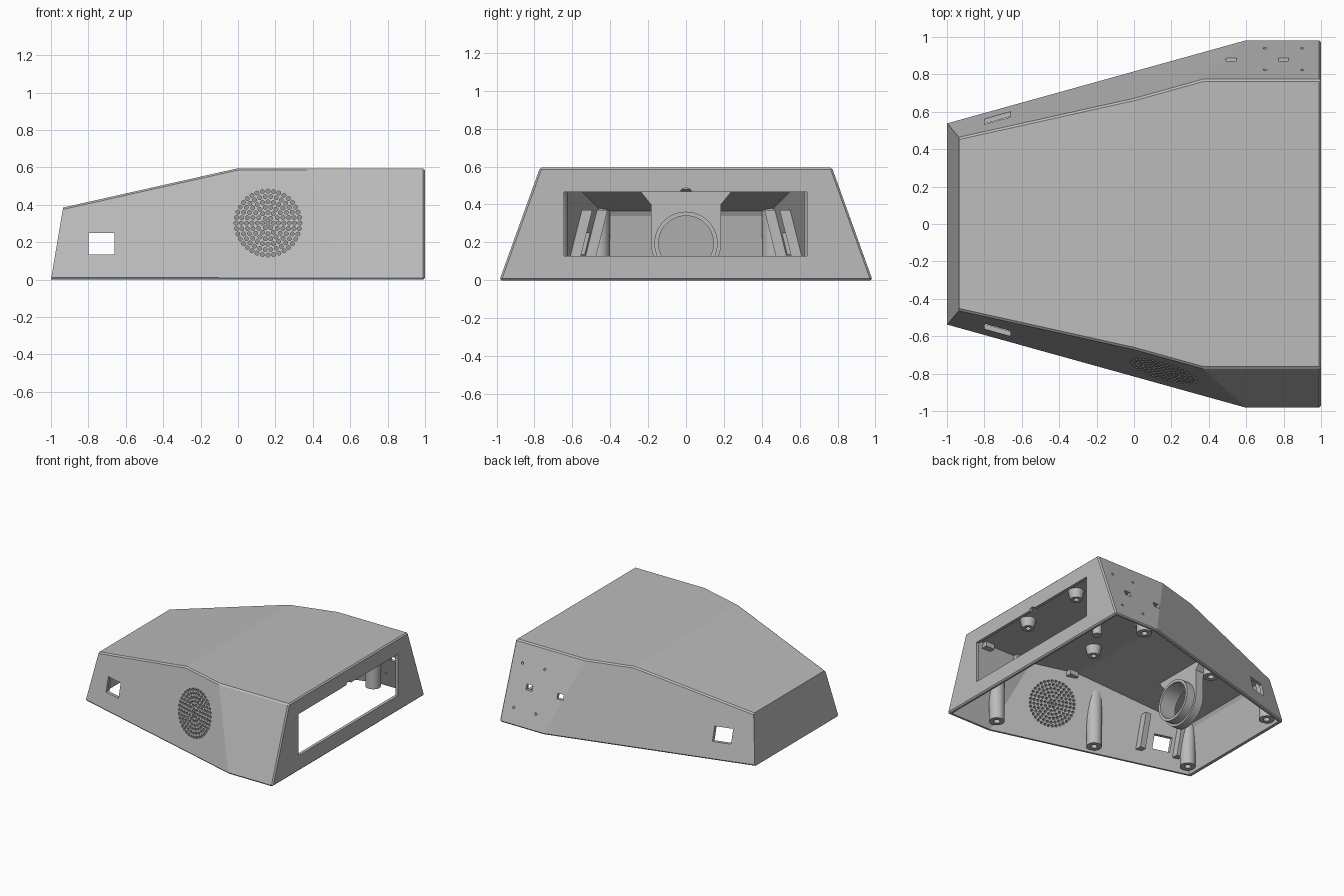
import bpy, bmesh, math
from mathutils import Vector, Matrix

if "Cube" in bpy.data.objects:
    bpy.data.objects.remove(bpy.data.objects["Cube"])

grey = bpy.data.materials.new("plain_grey")
grey.use_nodes = True
COLOUR = (0.5, 0.5, 0.5, 1)
grey.diffuse_color = COLOUR
grey.node_tree.nodes["Principled BSDF"].inputs["Base Color"].default_value = COLOUR


def make(name, bm):
    bmesh.ops.recalc_face_normals(bm, faces=bm.faces)
    mesh = bpy.data.meshes.new(name)
    bm.to_mesh(mesh)
    bm.free()
    mesh.materials.append(grey)
    ob = bpy.data.objects.new(name, mesh)
    bpy.context.collection.objects.link(ob)
    return ob


def boolean(ob, other, op="DIFFERENCE", keep=False):
    mod = ob.modifiers.new("cut", "BOOLEAN")
    mod.operation, mod.object, mod.solver = op, other, "EXACT"
    deps = bpy.context.evaluated_depsgraph_get()
    mesh = bpy.data.meshes.new_from_object(ob.evaluated_get(deps))
    ob.modifiers.clear()
    ob.data = mesh
    if not keep:
        bpy.data.objects.remove(other)


def add_box(bm, x, y, z):
    """Box from three (low, high) ranges."""
    mid = Vector([(a + b) / 2 for a, b in (x, y, z)])
    size = [b - a for a, b in (x, y, z)]
    bmesh.ops.create_cube(bm, size=1, matrix=Matrix.Translation(mid) @ Matrix.Diagonal((*size, 1)))


def add_rod(bm, start, end, r1, r2=None, sides=24):
    a, b = Vector(start), Vector(end)
    turn = (b - a).to_track_quat("Z", "Y").to_matrix().to_4x4()
    bmesh.ops.create_cone(bm, cap_ends=True, segments=sides, radius1=r1,
                          radius2=r1 if r2 is None else r2, depth=(b - a).length,
                          matrix=Matrix.Translation((a + b) / 2) @ turn)


def add_profile(bm, points, x0, x1):
    """Extrude a (y, z) outline along x."""
    face = bm.faces.new([bm.verts.new((x0, y, z)) for y, z in points])
    ext = bmesh.ops.extrude_face_region(bm, geom=[face])["geom"]
    bmesh.ops.translate(bm, vec=(x1 - x0, 0, 0),
                        verts=[v for v in ext if isinstance(v, bmesh.types.BMVert)])


def body_volume(name, inset, floor, bevel=0):
    """Tapered body sliced out of a block by its outer planes."""
    planes = [((1, 0, 0), (1, 0, 0)), ((-1, 0, 0), (-1, 0, 0.169)),
              ((0, 0, 0.595), (0, 0, 1)), ((0, 0, 0.595), (-0.2246, 0, 1))]
    for s in (1, -1):
        planes += [((-1, s * 0.54, 0), (-0.278, s, 0.25)), ((0.6, s * 0.985, 0), (0, s, 0.36))]
    bm = bmesh.new()
    add_box(bm, (-2, 2), (-2, 2), (floor, 2))
    for co, no in planes:
        no = Vector(no).normalized()
        cut = bmesh.ops.bisect_plane(bm, geom=bm.verts[:] + bm.edges[:] + bm.faces[:], dist=1e-6,
                                     plane_co=Vector(co) - no * inset, plane_no=no, clear_outer=True)
        rim = [e for e in cut["geom_cut"] if isinstance(e, bmesh.types.BMEdge)]
        bmesh.ops.edgeloop_fill(bm, edges=rim)
    bmesh.ops.recalc_face_normals(bm, faces=bm.faces)
    if bevel:
        sharp = [e for e in bm.edges if e.calc_face_angle() > 0.6
                 and all(f.normal.x > -0.9 for f in e.link_faces)]
        bmesh.ops.bevel(bm, geom=sharp, offset=bevel, segments=1, affect="EDGES")
    return make(name, bm)


# Hollow open-bottomed shell
shell = body_volume("shell", 0, 0, 0.01)
boolean(shell, body_volume("cavity", 0.025, -0.2))

# Display opening with a small round relief, and the side ports
bm = bmesh.new()
add_box(bm, (0.9, 1.1), (-0.645, 0.64), (0.127, 0.467))
boolean(shell, make("opening_cutter", bm))
bm = bmesh.new()
add_rod(bm, (0.9, 0, 0.452), (1.1, 0, 0.452), 0.035)
boolean(shell, make("relief_cutter", bm))
bm = bmesh.new()
add_box(bm, (-0.8, -0.66), (-0.9, 0.9), (0.135, 0.25))
boolean(shell, make("port_cutter", bm))

# Speaker grille in concentric rings on the front
bm = bmesh.new()
for ring in range(7):
    for k in range(max(1, ring * 6)):
        a = math.tau * k / max(1, ring * 6)
        x, z = 0.16 + 0.0285 * ring * math.cos(a), 0.302 + 0.0285 * ring * math.sin(a)
        add_rod(bm, (x, -1.1, z), (x, -0.5, z), 0.0105, sides=10)
boolean(shell, make("grille_cutter", bm))

# Screw holes and slots in the back
bm = bmesh.new()
for x in (0.7, 0.9):
    for z in (0.125, 0.445):
        add_rod(bm, (x, 0.7, z), (x, 1.1, z), 0.01, sides=12)
for x in (0.52, 0.8):
    add_box(bm, (x - 0.027, x + 0.027), (0.7, 1.1), (0.27, 0.312))
boolean(shell, make("back_hole_cutter", bm))

# Volume that trims inner parts against the walls
trim = body_volume("trim_volume", 0.012, 0)


def fit(name, bm):
    ob = make(name, bm)
    boolean(ob, trim, "INTERSECT", keep=True)
    return ob


rounded = []
for s, side in ((-1, "front"), (1, "back")):
    # Screw posts along the walls
    for n, (x, y) in enumerate([(0.62, 0.86), (-0.18, 0.68), (-0.91, 0.46)]):
        bm = bmesh.new()
        add_rod(bm, (x, s * y, 0.02), (x, s * y, 0.7), 0.058)
        post = fit(f"{side}_screw_post_{n + 1}", bm)
        bm = bmesh.new()
        add_rod(bm, (x, s * y, 0), (x, s * y, 0.09), 0.024)
        boolean(post, make("pilot_cutter", bm))
        rounded.append(post)
    # Slotted rails either side of each port
    for n, x in enumerate((-0.56, -0.85)):
        y = 0.54 + 0.278 * (x + 1)
        bm = bmesh.new()
        add_box(bm, (x - 0.025, x + 0.025), (-0.03, 0.03), (0.1, 0.37))
        for v in bm.verts:
            v.co.y = s * (v.co.y + y - 0.25 * v.co.z - 0.045)
        fit(f"{side}_port_rail_{n + 1}", bm)
    # Tabs under the roof edge
    bm = bmesh.new()
    for x in (0.8, 0.5, 0.05):
        y = min(0.77, 0.67 + 0.278 * x)
        add_box(bm, (x - 0.04, x + 0.04), (s * y - 0.05, s * y + 0.05), (0.53, 0.59))
    fit(f"{side}_roof_tabs", bm)
    # Tapered bosses under the roof
    for n, x in enumerate((0.8, 0.16)):
        bm = bmesh.new()
        add_rod(bm, (x, s * 0.28, 0.585), (x, s * 0.28, 0.5), 0.065, 0.045)
        boss = make(f"{side}_roof_boss_{n + 1}", bm)
        bm = bmesh.new()
        add_rod(bm, (x, s * 0.28, 0.54), (x, s * 0.28, 0.4), 0.02)
        boolean(boss, make("pilot_cutter", bm))
        rounded.append(boss)

# Centre boss
bm = bmesh.new()
add_rod(bm, (0.36, 0, 0.585), (0.36, 0, 0.48), 0.035)
rounded.append(make("centre_boss", bm))

# Sloped fillet along the small end
bm = bmesh.new()
add_box(bm, (-1, -0.86), (-0.6, 0.6), (0.285, 0.45))
for v in bm.verts:
    if v.co.z < 0.3 and v.co.x > -0.9:
        v.co.x = -0.945
fit("end_fillet", bm)

# Round-bottomed bracket with a collar
R, Z = 0.185, 0.195
outline = [(R * math.cos(math.pi * (1 + k / 24)), Z + R * math.sin(math.pi * (1 + k / 24)))
           for k in range(25)]
outline += [(R, 0.4), (0.25, 0.48), (0.25, 0.6), (-0.25, 0.6), (-0.25, 0.48), (-R, 0.4)]
bm = bmesh.new()
add_profile(bm, outline, -0.52, -0.45)
bracket = fit("round_bracket", bm)
bm = bmesh.new()
add_rod(bm, (-0.455, 0, Z), (-0.38, 0, Z), 0.167, sides=48)
collar = make("bracket_collar", bm)
for ob in (bracket, collar):
    bm = bmesh.new()
    add_rod(bm, (-0.7, 0, Z), (-0.2, 0, Z), 0.145, sides=48)
    boolean(ob, make("bore_cutter", bm))
rounded += [bracket, collar]
bpy.data.objects.remove(trim)

# Soft shading on the round parts
bpy.ops.object.select_all(action="DESELECT")
for ob in rounded:
    ob.select_set(True)
bpy.context.view_layer.objects.active = rounded[0]
bpy.ops.object.shade_smooth_by_angle(angle=math.radians(30))
